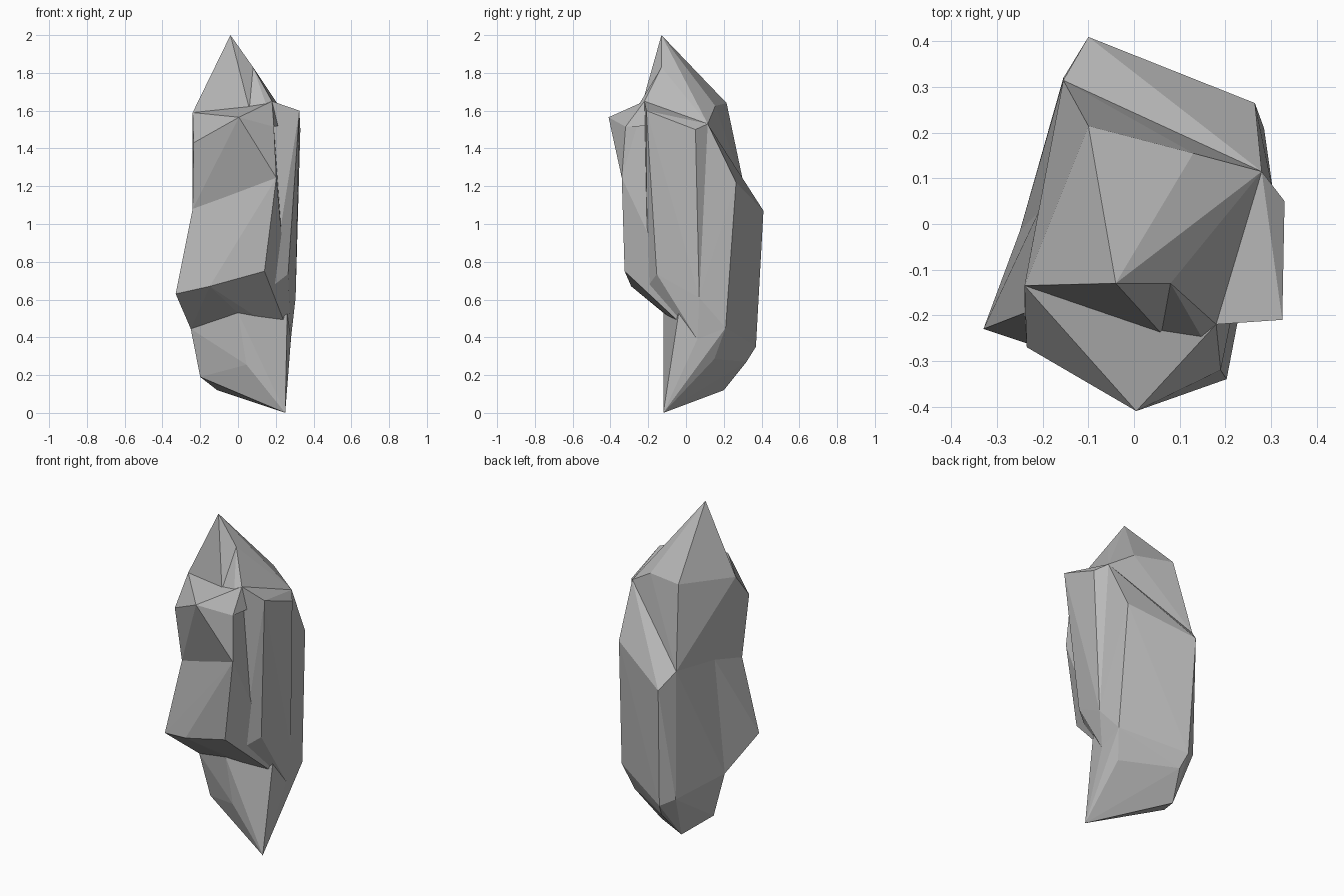
import bpy
import bmesh

default_cube = bpy.data.objects.get("Cube")
if default_cube:
    bpy.data.objects.remove(default_cube, do_unlink=True)

# One plain stone colour
stone = bpy.data.materials.new("pale_grey_stone")
stone.use_nodes = True
grey = (0.48, 0.48, 0.48, 1.0)
stone.diffuse_color = grey
stone.node_tree.nodes["Principled BSDF"].inputs["Base Color"].default_value = grey


def shard(name, *corners):
    """Make a flat-faced convex crystal chunk that spans the given corners."""
    bm = bmesh.new()
    for corner in corners:
        bm.verts.new(corner)
    result = bmesh.ops.convex_hull(bm, input=bm.verts)
    loose = {v for v in result["geom_interior"] + result["geom_unused"]
             if isinstance(v, bmesh.types.BMVert) and not v.link_faces}
    bmesh.ops.delete(bm, geom=list(loose), context="VERTS")
    # Merge nearly flat neighbours so that only real facets remain
    bmesh.ops.dissolve_limit(bm, angle_limit=0.01, verts=bm.verts, edges=bm.edges)
    bmesh.ops.recalc_face_normals(bm, faces=bm.faces)
    mesh = bpy.data.meshes.new(name)
    bm.to_mesh(mesh)
    bm.free()
    mesh.materials.append(stone)
    obj = bpy.data.objects.new(name, mesh)
    bpy.context.collection.objects.link(obj)
    return obj


# Corners shared between neighbouring shards
collar_left = (0.18, -0.22, 1.65)
collar_back = (0.28, 0.115, 1.53)
collar_front = (0.06, -0.24, 1.61)
brow = (0.19, -0.32, 1.515)
ridge = (0.08, -0.13, 1.83)
shoulder = (-0.24, -0.135, 1.59)
back_waist = (-0.155, 0.315, 1.165)
side_waist = (-0.21, 0.025, 1.14)
notch_side = (-0.24, -0.195, 1.08)
notch_middle = (-0.07, -0.235, 1.095)
notch_end = (0.203, -0.34, 1.245)
skirt_side = (-0.25, -0.015, 0.445)
skirt_front = (0, -0.12, 0.53)
skirt_left = (0.28, 0.06, 0.39)
groove_foot = (0.175, -0.205, 0.665)
column_foot = (0.305, 0.07, 0.61)
flank_top = (0.265, 0.265, 1.22)
flank_foot = (0.285, 0.21, 0.45)

# Pointed top
shard("crystal_tip",
      (-0.04, -0.13, 2), ridge, collar_back, collar_front, shoulder,
      back_waist, side_waist,
      (-0.1, 0.215, 1.64), (0.13, 0.155, 1.625))

# Small wedge beside the point
shard("tip_collar", ridge, collar_left, collar_back, collar_front, brow)

# Main body, with the tapered foot
shard("crystal_body",
      collar_back, back_waist, side_waist, flank_top, flank_foot,
      skirt_side, skirt_front, skirt_left,
      (-0.1, 0.41, 1.07),
      (-0.08, 0.37, 0.35), (-0.155, 0.32, 0.39), (-0.06, 0.32, 0.27),
      (0.24, 0.15, 0.285), (-0.11, 0.2, 0.12), (-0.2, 0.02, 0.19),
      (0.045, -0.115, 0.255), (0.25, -0.12, 0))

# Shallow bulge joining the body to the column
shard("body_flank",
      collar_back, flank_top, flank_foot, column_foot, skirt_left,
      (0, 0.1, 0.8))

# Upright column on the side
shard("side_column",
      collar_left, collar_back, groove_foot, column_foot, skirt_left,
      (0.325, -0.21, 1.6), (0.33, 0.05, 1.5), (0.265, -0.155, 0.735))

# Overhanging upper front
shard("front_brow",
      shoulder, collar_front, brow, collar_left, side_waist,
      notch_side, notch_middle, notch_end,
      (0.005, -0.41, 1.565), (-0.235, -0.27, 1.43))

# Flared lower front
shard("front_skirt",
      collar_left, notch_side, notch_middle, notch_end, side_waist,
      groove_foot, skirt_side, skirt_front, skirt_left,
      (-0.33, -0.23, 0.63), (-0.15, -0.29, 0.67), (0.14, -0.325, 0.75))
